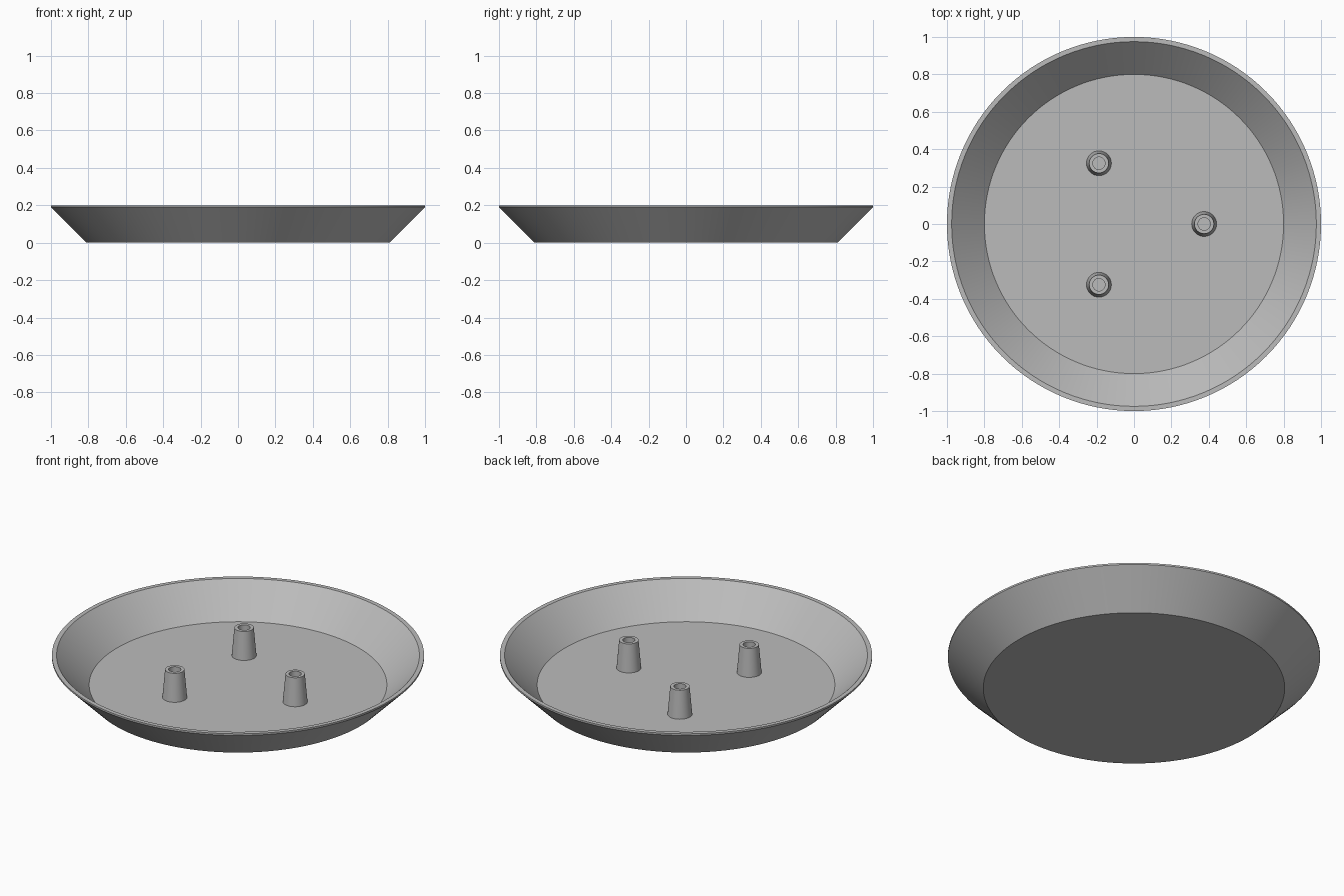
import bpy, bmesh
from math import cos, sin, pi, radians

cube = bpy.data.objects.get("Cube")
if cube:
    bpy.data.objects.remove(cube, do_unlink=True)

# Plain grey finish
grey = bpy.data.materials.new("plain_grey")
grey.use_nodes = True
colour = (0.5, 0.5, 0.5, 1)
grey.diffuse_color = colour
grey.node_tree.nodes["Principled BSDF"].inputs["Base Color"].default_value = colour


def lathe(name, profile, sides, location=(0, 0, 0)):
    """Revolve (radius, height) points about z and cap both ends."""
    bm = bmesh.new()
    rings = [[bm.verts.new((r * cos(2 * pi * i / sides), r * sin(2 * pi * i / sides), z))
              for i in range(sides)] for r, z in profile]
    for low, high in zip(rings, rings[1:]):
        for i in range(sides):
            j = (i + 1) % sides
            bm.faces.new((low[i], low[j], high[j], high[i]))
    bm.faces.new(rings[0][::-1])
    bm.faces.new(rings[-1])
    bmesh.ops.recalc_face_normals(bm, faces=bm.faces)
    mesh = bpy.data.meshes.new(name)
    bm.to_mesh(mesh)
    bm.free()
    mesh.materials.append(grey)
    obj = bpy.data.objects.new(name, mesh)
    obj.location = location
    bpy.context.collection.objects.link(obj)
    bpy.ops.object.select_all(action="DESELECT")
    obj.select_set(True)
    bpy.context.view_layer.objects.active = obj
    bpy.ops.object.shade_smooth_by_angle(angle=radians(30))
    return obj


# Dish: flat base, flared wall, thin rim and inner floor
floor = 0.025
lathe("dish", [(0.81, 0), (1.0, 0.19), (1.0, 0.2), (0.975, 0.2), (0.8, floor)], 128)

# Three tapered hollow posts around the centre
for k in range(3):
    a = 2 * pi * k / 3
    lathe(f"post_{k + 1}",
          [(0.067, floor - 0.005), (0.052, 0.19), (0.033, 0.19), (0.033, floor + 0.002)],
          32, (0.375 * cos(a), 0.375 * sin(a), 0))
